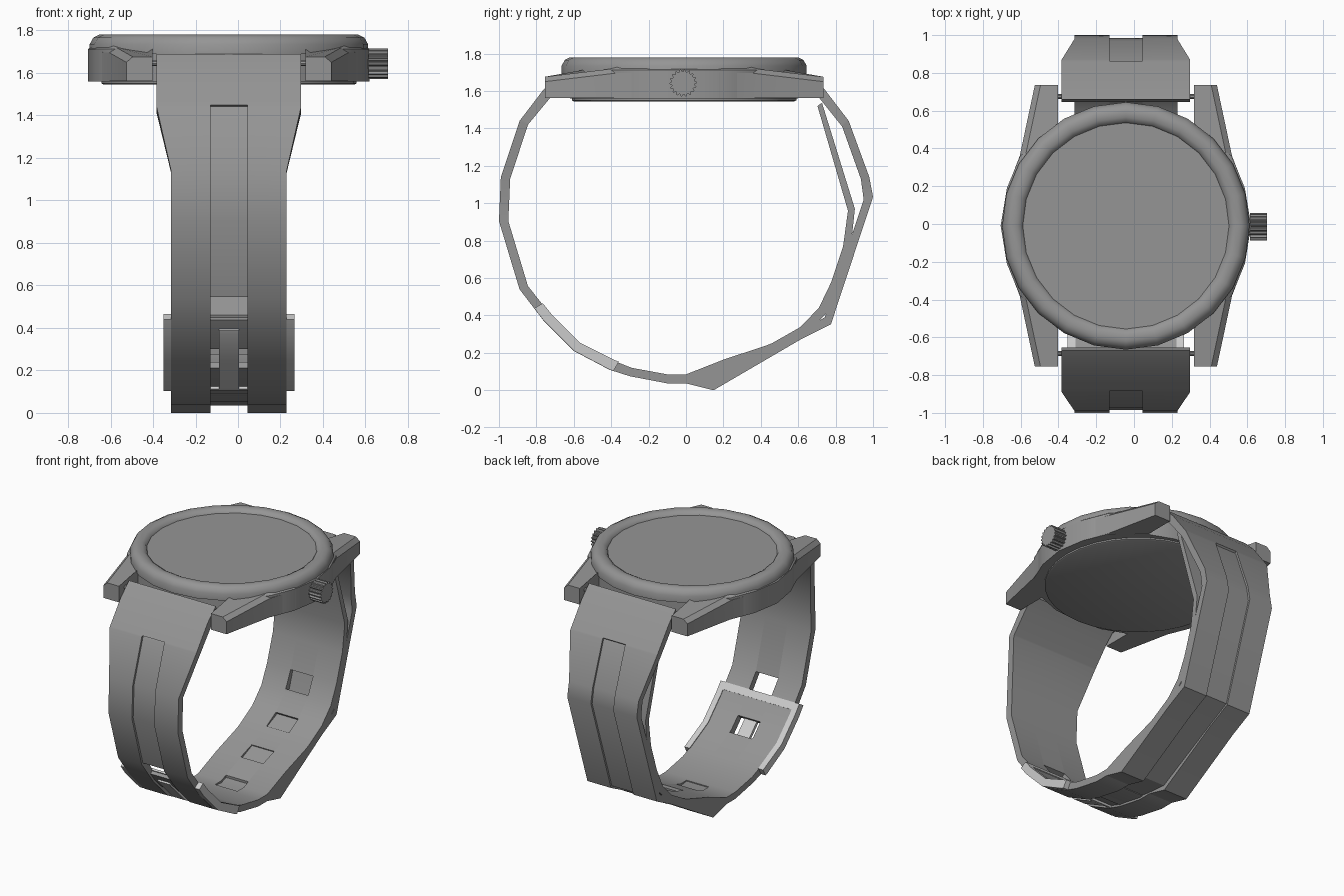
import bpy, bmesh, math

if "Cube" in bpy.data.objects:
    bpy.data.objects.remove(bpy.data.objects["Cube"])

CX, CY = -0.043, -0.01


def material(name, v):
    m = bpy.data.materials.new(name)
    m.diffuse_color = (v, v, v, 1)
    m.use_nodes = True
    m.node_tree.nodes["Principled BSDF"].inputs["Base Color"].default_value = m.diffuse_color
    return m


DARK, STEEL = material("dark_grey", .3), material("light_grey", .55)


def finish(name, bm, angle=30, mat=DARK):
    bmesh.ops.remove_doubles(bm, verts=bm.verts, dist=1e-5)
    bmesh.ops.recalc_face_normals(bm, faces=bm.faces)
    me = bpy.data.meshes.new(name)
    bm.to_mesh(me)
    bm.free()
    me.materials.append(mat)
    ob = bpy.data.objects.new(name, me)
    bpy.context.collection.objects.link(ob)
    bpy.ops.object.select_all(action='DESELECT')
    ob.select_set(True)
    bpy.context.view_layer.objects.active = ob
    bpy.ops.object.shade_smooth_by_angle(angle=math.radians(angle))
    return ob


def loft(bm, rings):
    """Closed solid through rings of equal vertex count."""
    vs = [[bm.verts.new(p) for p in r] for r in rings]
    n = len(vs[0])
    for a, b in zip(vs, vs[1:]):
        for i in range(n):
            j = (i + 1) % n
            bm.faces.new((a[i], a[j], b[j], b[i]))
    bm.faces.new(vs[0])
    bm.faces.new(vs[-1])


def circle(r, z, n):
    return [(CX + r * math.cos(2 * math.pi * i / n),
             CY + r * math.sin(2 * math.pi * i / n), z) for i in range(n)]


# strap paths: outer y, outer z, inner y, inner z
FRONT = [(-.67, 1.69, -.655, 1.63), (-.76, 1.61, -.725, 1.565), (-.89, 1.44, -.845, 1.42),
         (-.99, 1.14, -.94, 1.13), (-1, .905, -.95, .905), (-.89, .54, -.845, .557),
         (-.76, .37, -.72, .40), (-.60, .21, -.57, .25), (-.41, .11, -.38, .155),
         (-.30, .075, -.29, .12), (-.10, .037, -.10, .085), (0, .037, 0, .085),
         (.22, .12, .206, .166), (.47, .205, .45, .246), (.64, .30, .61, .337),
         (.75, .41, .71, .44), (.825, .56, .775, .575), (.88, .76, .84, .77),
         (.903, .97, .866, .96), (.727, 1.537, .703, 1.52)]
BACK = [(.66, 1.69, .645, 1.63), (.74, 1.61, .715, 1.56), (.87, 1.44, .835, 1.41),
        (.98, 1.14, .935, 1.13), (1, 1.034, .95, 1.02), (.775, .353, .742, .39),
        (.61, .27, .60, .31), (.147, 0, .13, .115), (0, .037, 0, .07), (-.3, .077, -.3, .107)]


def half_width(u):
    return .34 - .068 * min(max(u - 2, 0), 1)


def sweep(bm, path, u0, u1, xa, xb, t0=0.0, t1=1.0):
    """Bar along a path from u0 to u1; t is depth (0 outer, 1 inner)."""
    us = [u0] + [k for k in range(len(path)) if u0 + .01 < k < u1 - .01] + [u1]
    rings = []
    for u in us:
        k = min(int(u), len(path) - 2)
        f = u - k
        oy, oz, iy, iz = (a + (b - a) * f for a, b in zip(path[k], path[k + 1]))
        x0, x1 = (v(u) if callable(v) else v for v in (xa, xb))
        p, q = [(oy + (iy - oy) * t, oz + (iz - oz) * t) for t in (t0, t1)]
        rings.append([(CX + x0, *p), (CX + x1, *p), (CX + x1, *q), (CX + x0, *q)])
    loft(bm, rings)


def strap(name, path, groove_start, holes):
    bm = bmesh.new()
    end = len(path) - 1
    S = .0875
    sweep(bm, path, 0, groove_start, lambda u: -half_width(u), half_width)
    sweep(bm, path, groove_start, end, S, half_width)
    sweep(bm, path, groove_start, end, lambda u: -half_width(u), -S)
    # recessed centre panel, interrupted by the holes
    start = groove_start
    for a, b in holes + [(end, end)]:
        sweep(bm, path, start, a, -S, S, .3, 1)
        start = b
    finish(name, bm)


strap("front_strap", FRONT, 1.95,
      [(5, 5.65), (6.5, 7.1), (10.3, 11.25), (12.05, 12.55), (13.35, 14), (15.15, 16)])
strap("back_strap", BACK, 1.95, [])

# buckle frame and tongue
bm = bmesh.new()
for s in (-1, 1):
    sweep(bm, FRONT, 5.6, 8.2, s * .268, s * .308, .02, 1.1)
sweep(bm, FRONT, 5.6, 5.85, -.308, .308, .8, 1.1)
sweep(bm, FRONT, 8.0, 8.2, -.308, .308, .05, .4)
finish("buckle_frame", bm, mat=STEEL)
bm = bmesh.new()
sweep(bm, FRONT, 5.9, 8.0, -.047, .047, .05, .5)
finish("buckle_tongue", bm, mat=STEEL)

# case body: top edge slopes down towards the strap so the bezel covers it
quad = [(.663, 0), (.63, .2), (.56, .37), (.36, .53), (.19, .595), (0, .61)]
half = quad + [(-x, y) for x, y in quad[-2::-1]]
outline = half + [(x, -y) for x, y in half[-2:0:-1]]
bm = bmesh.new()
loft(bm, [[(CX + x * k, CY + y * k, z) for x, y in outline]
          for k, z in ((1, 1.56), (1, 1.712), (.965, 1.73))])
finish("case_body", bm)

# four lugs with a chamfered outer edge
lug = [(.632, .19, 1.70), (.562, .37, 1.695), (.482, .745, 1.65),
       (.36, .745, 1.675), (.36, .52, 1.715), (.42, .19, 1.725)]
bm = bmesh.new()
for sx in (-1, 1):
    for sy in (-1, 1):
        loft(bm, [[(CX + sx * x, CY + sy * y, 1.562) for x, y, z in lug],
                  [(CX + sx * x, CY + sy * y, z) for x, y, z in lug],
                  [(CX + sx * (x - .03 * (i < 3)), CY + sy * y, z + .025 * (i < 3) + .001)
                   for i, (x, y, z) in enumerate(lug)]])
finish("lugs", bm)

# bezel ring with display, and back plate
bm = bmesh.new()
loft(bm, [circle(r, z, 24) for r, z in
          ((.655, 1.69), (.655, 1.735), (.638, 1.766), (.61, 1.78), (.575, 1.777),
           (.553, 1.765), (.546, 1.752))])
finish("bezel_and_display", bm, 35)
bm = bmesh.new()
loft(bm, [circle(r, z, 32) for r, z in ((.59, 1.545), (.6, 1.55), (.6, 1.565))])
finish("back_plate", bm)


# rods along x: crown with teeth, its stem, and the spring bars
def rod(name, x0, x1, y, z, radii, n):
    bm = bmesh.new()
    loft(bm, [[(x, y + radii[i % len(radii)] * math.cos(2 * math.pi * i / n),
                z + radii[i % len(radii)] * math.sin(2 * math.pi * i / n))
               for i in range(n)] for x in (x0, x1)])
    finish(name, bm, 20)


rod("crown", .615, .705, -.015, 1.643, (.073, .073, .062, .062), 72)
rod("crown_stem", .56, .62, -.015, 1.643, (.045,), 16)
for name, y in (("front_spring_bar", -.685), ("back_spring_bar", .675)):
    rod(name, CX - .37, CX + .37, y, 1.645, (.013,), 10)
